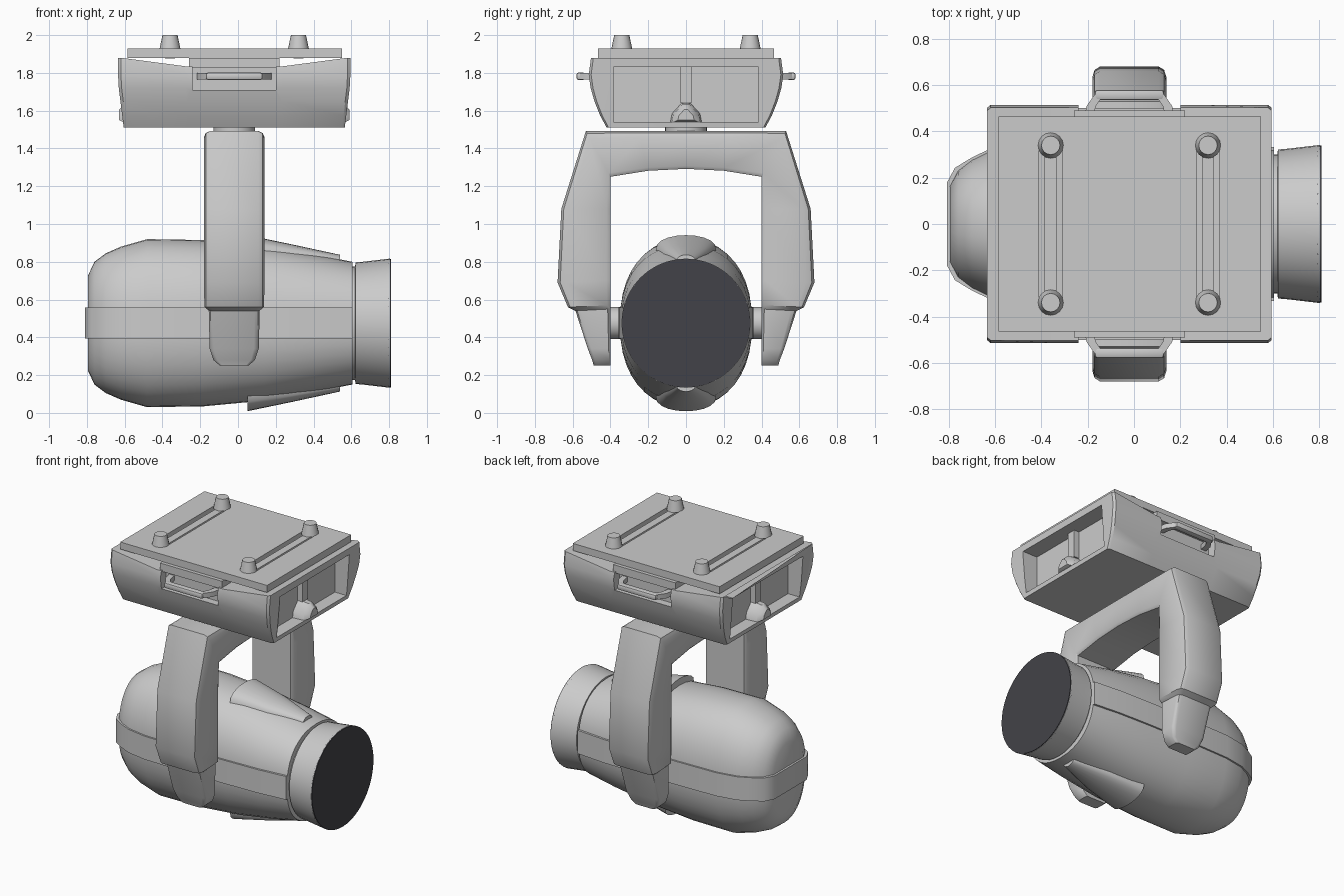
import bpy, bmesh
from math import cos, sin, pi, copysign
from mathutils import Vector

if "Cube" in bpy.data.objects:
    bpy.data.objects.remove(bpy.data.objects["Cube"])

CX = -0.02   # centre line of base and yoke
HZ = 0.475   # axis height of the head


def finish(ob, angle=35):
    bpy.ops.object.select_all(action='DESELECT')
    ob.select_set(True)
    bpy.context.view_layer.objects.active = ob
    bpy.ops.object.shade_smooth_by_angle(angle=angle * pi / 180)
    return ob


def from_bm(name, bm, angle=35):
    bmesh.ops.recalc_face_normals(bm, faces=bm.faces)
    me = bpy.data.meshes.new(name)
    bm.to_mesh(me)
    bm.free()
    ob = bpy.data.objects.new(name, me)
    bpy.context.collection.objects.link(ob)
    return finish(ob, angle)


def loft(name, rings, angle=35):
    """Skin a list of closed rings and cap both ends."""
    bm = bmesh.new()
    vs = [[bm.verts.new(p) for p in r] for r in rings]
    n = len(vs[0])
    for a, b in zip(vs, vs[1:]):
        for i in range(n):
            j = (i + 1) % n
            bm.faces.new((a[i], a[j], b[j], b[i]))
    bm.faces.new(vs[0])
    bm.faces.new(vs[-1])
    return from_bm(name, bm, angle)


def box(name, x, y, z, bevel=0):
    bm = bmesh.new()
    bmesh.ops.create_cube(bm, size=1)
    for v in bm.verts:
        v.co = [(a + b) / 2 + c * (b - a) for (a, b), c in zip((x, y, z), v.co)]
    if bevel:
        bmesh.ops.bevel(bm, geom=bm.edges[:], offset=bevel, segments=2, affect='EDGES', profile=0.5)
    return from_bm(name, bm)


def cone(name, loc, r1, r2, depth, sides=24, axis='Z'):
    rot = {'Z': (0, 0, 0), 'Y': (pi / 2, 0, 0), 'X': (0, pi / 2, 0)}[axis]
    bpy.ops.mesh.primitive_cone_add(vertices=sides, radius1=r1, radius2=r2, depth=depth, location=loc, rotation=rot)
    ob = bpy.context.object
    ob.name = name
    return finish(ob)


def cut(ob, cutters):
    for c in cutters:
        m = ob.modifiers.new("cut", 'BOOLEAN')
        m.operation, m.object, m.solver = 'DIFFERENCE', c, 'EXACT'
        bpy.context.view_layer.objects.active = ob
        bpy.ops.object.modifier_apply(modifier=m.name)
        bpy.data.objects.remove(c)
    finish(ob)


def oval(x, hy, hz, n=40, e=0.88):
    """Slightly squared oval across the head axis."""
    f = lambda c: copysign(abs(c) ** e, c)
    return [(x, hy * f(cos(2 * pi * i / n)), HZ + hz * f(sin(2 * pi * i / n))) for i in range(n)]


# Base shell: bulged side profile, top edge rising to the corners
def base_ring(f, top, ys=1.0):
    half = [(.42, 1.51), (.455, 1.575), (.485, 1.65), (.505, 1.72), (.515, 1.79), (.503, top)]
    pts = half + [(-y, z) for y, z in reversed(half)]
    return [(CX + f * (.585 + .03 * min(1, (z - 1.51) / .24)), y * ys, z) for y, z in pts]


base = loft("base_shell", [base_ring(-1, 1.88, .975), base_ring(-.975, 1.88), base_ring(-.42, 1.835),
                           base_ring(.42, 1.835), base_ring(.975, 1.88), base_ring(1, 1.88, .975)])
cutters = []
for s in (-1, 1):
    xe = sorted((CX + s * .5, CX + s * .8))
    cutters.append(box("end_cutter", xe, (-.385, .385), (1.54, 1.832)))
    cutters.append(box("handle_cutter", (CX - .22, CX + .22), sorted((s * .45, s * .8)), (1.71, 1.95)))
cut(base, cutters)

# Mounting plate with two slots, rails and feet
plate = box("top_plate", (-.585, .55), (-.465, .465), (1.88, 1.93))
cut(plate, [box("slot_cutter", (CX + s * .34 - .05, CX + s * .34 + .05), (-.33, .33), (1.85, 1.96)) for s in (-1, 1)])
box("plate_support", (CX - .24, CX + .24), (-.49, .49), (1.825, 1.88))
for s in (-1, 1):
    x = CX + s * .34
    box("slot_rail", (x - .026, x + .026), (-.34, .34), (1.875, 1.92))
    for y in (-.34, .34):
        cone("foot", (x, y, 1.962), .056, .04, .076, 16)

# Side handles and end connector details
for s in (-1, 1):
    box("handle_bar", (CX - .15, CX + .15), sorted((s * .535, s * .58)), (1.762, 1.802), .012)
    for t in (-1, 1):
        loft("handle_arm", [[(CX + t * (a + dx), s * y, 1.782 + dz) for dx, dz in
                             ((-.02, -.017), (.02, -.017), (.02, .017), (-.02, .017))]
                            for a, y in ((.18, .44), (.165, .51), (.13, .56))])
    loft("end_knob", [[(CX + s * x, y * k, z0 + k * z) for y, z in
                       ((-.085, 0), (.085, 0), (.075, .05), (.02, .11), (-.02, .11), (-.075, .05))]
                      for x, k, z0 in ((.49, 1, 1.535), (.58, .9, 1.535), (.61, .5, 1.55))])
    box("end_post", sorted((CX + s * .49, CX + s * .54)), (-.03, .03), (1.64, 1.835))

# Swivel neck
cone("neck", (CX, 0, 1.5), .11, .11, .05, 32)

# Yoke: (inner y, inner z, outer y, outer z, half width) from centre to arm tip
path = [(0, 1.292, 0, 1.492, .16), (.2, 1.282, .25, 1.492, .16), (.4, 1.25, .53, 1.492, .16),
        (.4, 1.08, .66, 1.08, .16), (.4, .7, .68, .69, .16), (.4, .57, .625, .56, .158),
        (.4, .55, .585, .54, .135), (.4, .34, .52, .34, .13), (.4, .28, .497, .28, .11), (.4, .25, .488, .25, .075)]
section = [(-.92, 0), (.92, 0), (1, .08), (1, .84), (.94, .95), (.8, 1), (-.8, 1), (-.94, .95), (-1, .84), (-1, .08)]
full = [(-a, b, -c, d, w) for a, b, c, d, w in reversed(path[1:])] + path
loft("yoke", [[(CX + u * w, a + (c - a) * v, b + (d - b) * v) for u, v in section]
              for a, b, c, d, w in full], 40)
for s in (-1, 1):
    cone("tilt_pivot", (CX, s * .38, HZ), .085, .085, .12, 32, 'Y')

# Head shell
stations = [(-.795, .17, .25), (-.76, .235, .325), (-.70, .28, .37), (-.62, .318, .405), (-.48, .343, .445),
            (-.18, .35, .44), (.14, .35, .41), (.4, .343, .365), (.605, .325, .325)]
loft("head_shell", [oval(*s) for s in stations])

# Belt around the head between the two shells
side = [(x - (.014 if x < -.7 else 0), y + .008) for x, y, _ in stations]
outline = side + [(x, -y) for x, y in reversed(side)]
loft("head_belt", [[(x, y, z) for x, y in outline] for z in (.395, .558)])

# Front ring with lens
loft("front_ring", [oval(x, r, r, e=1) for x, r in
                    ((.58, .3), (.62, .3), (.622, .322), (.66, .325), (.805, .342))])
lens = cone("lens", (.802, 0, HZ), .34, .34, .016, 48, 'X')
glass = bpy.data.materials.new("dark_glass")
glass.diffuse_color = (.055, .055, .065, 1)
glass.use_nodes = True
glass.node_tree.nodes["Principled BSDF"].inputs["Base Color"].default_value = glass.diffuse_color
lens.data.materials.append(glass)

# Tapered air scoops on top and underside
for s in (-1, 1):
    loft("air_scoop", [[(x, hw * cos(pi * i / 10), HZ + s * (lo + (hi - lo) * sin(pi * i / 10) ** .8))
                        for i in range(11)]
                       for x, hw, lo, hi in ((.05, .16, .385, .466), (.3, .12, .36, .414), (.54, .05, .325, .362))])
